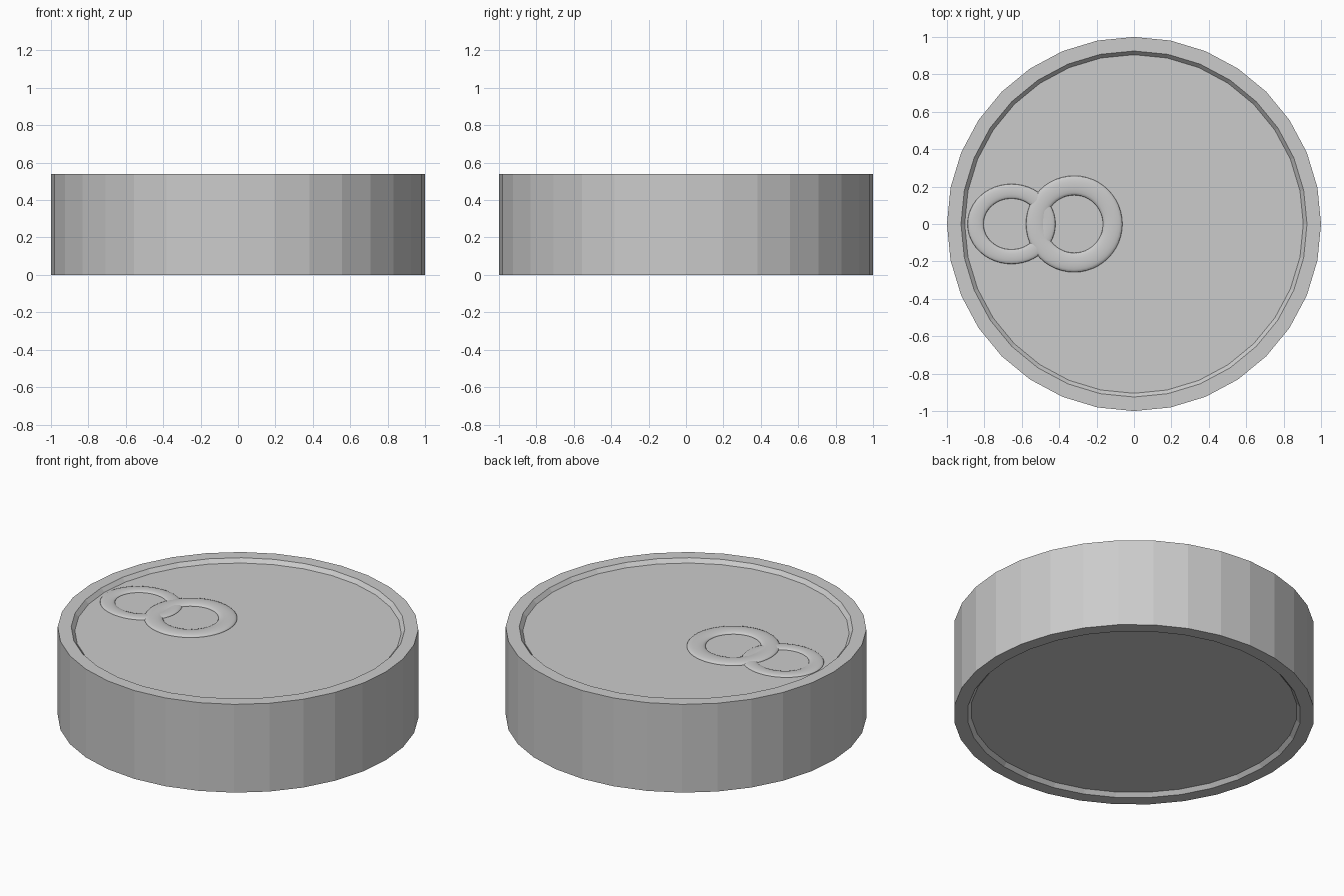
import bpy, bmesh, math
from mathutils import Matrix

cube = bpy.data.objects.get("Cube")
if cube:
    bpy.data.objects.remove(cube, do_unlink=True)

SIDES = 32
HEIGHT = 0.54
RECESS = 0.023

metal = bpy.data.materials.new("grey metal")
metal.use_nodes = True
GREY = (0.6, 0.6, 0.6, 1)
metal.diffuse_color = GREY
metal.node_tree.nodes["Principled BSDF"].inputs["Base Color"].default_value = GREY


def finish(bm, name):
    bmesh.ops.recalc_face_normals(bm, faces=bm.faces)
    mesh = bpy.data.meshes.new(name)
    bm.to_mesh(mesh)
    bm.free()
    mesh.materials.append(metal)
    obj = bpy.data.objects.new(name, mesh)
    bpy.context.collection.objects.link(obj)
    return obj


def lathe(name, profile):
    """Turn a radius/height profile into a closed faceted body."""
    bm = bmesh.new()
    rings = [[bm.verts.new((r * math.cos(math.tau * i / SIDES),
                            r * math.sin(math.tau * i / SIDES), z))
              for i in range(SIDES)] for r, z in profile]
    for low, high in zip(rings, rings[1:]):
        for i in range(SIDES):
            j = (i + 1) % SIDES
            bm.faces.new((low[i], low[j], high[j], high[i]))
    bm.faces.new(rings[0])
    bm.faces.new(rings[-1])
    return finish(bm, name)


def ring(name, x, major, minor, stretch, rise, steps=48, around=16):
    """A low, smooth ring pressed into the lid."""
    bm = bmesh.new()
    grid = []
    for i in range(steps):
        a = math.tau * i / steps
        loop = []
        for k in range(around):
            b = math.tau * k / around
            r = major + minor * math.cos(b)
            loop.append(bm.verts.new((r * math.cos(a) * stretch, r * math.sin(a),
                                      rise * math.sin(b))))
        grid.append(loop)
    for i in range(steps):
        p, q = grid[i], grid[(i + 1) % steps]
        for k in range(around):
            m = (k + 1) % around
            bm.faces.new((p[k], q[k], q[m], p[m]))
    for f in bm.faces:
        f.smooth = True
    bm.transform(Matrix.Translation((x, 0, HEIGHT - RECESS)))
    return finish(bm, name)


# Can body with a recessed lid and base
lathe("can_body", [
    (0.905, RECESS), (0.925, 0), (1, 0),
    (1, HEIGHT), (0.925, HEIGHT), (0.905, HEIGHT - RECESS),
])

# Pull tab made of two overlapping rings
ring("tab_finger_ring", -0.655, 0.175, 0.039, 1.1, 0.01)
ring("tab_rivet_ring", -0.32, 0.206, 0.052, 1, 0.013)
